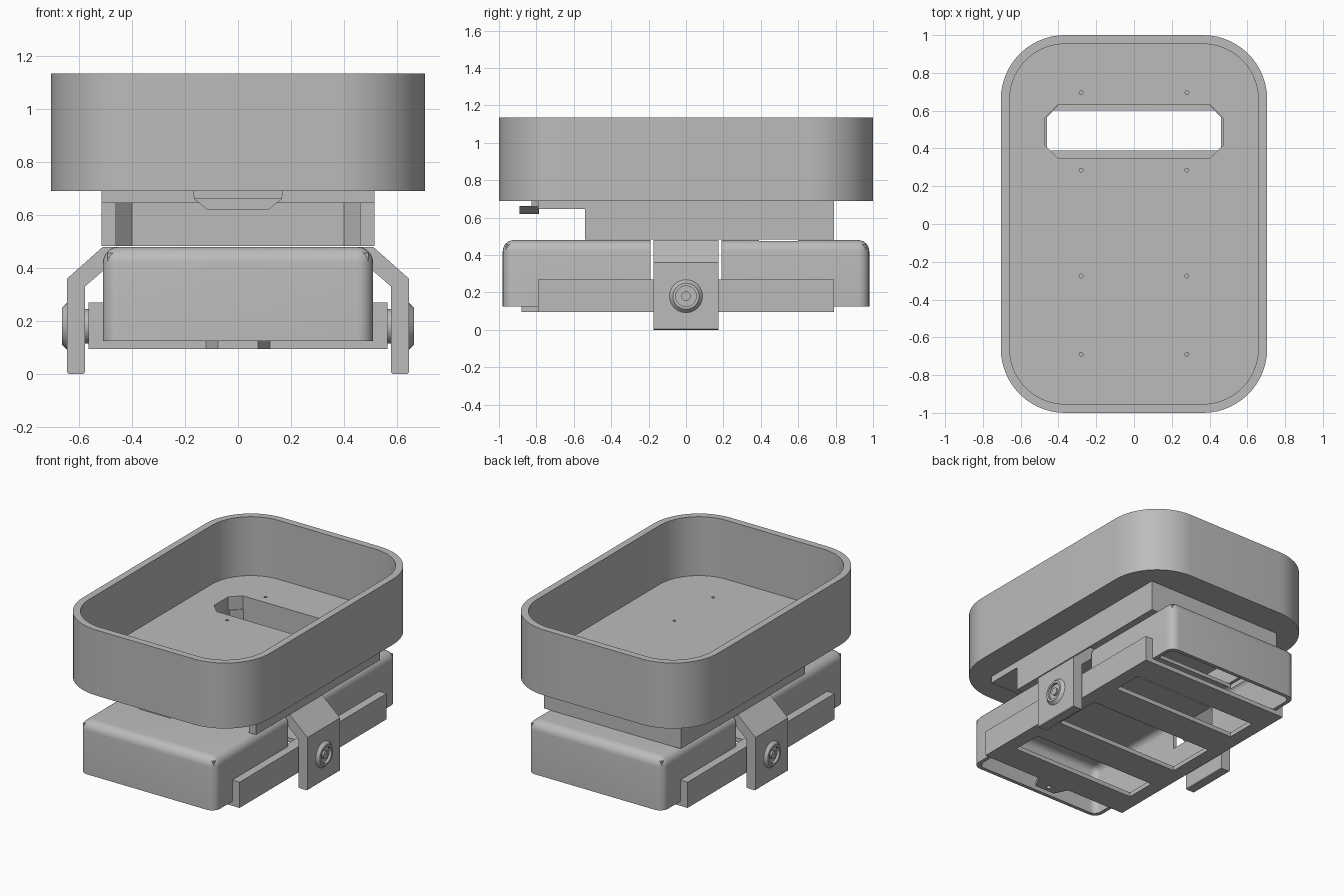
import bpy, bmesh, math
from mathutils import Matrix, Vector

cube = bpy.data.objects.get("Cube")
if cube:
    bpy.data.objects.remove(cube, do_unlink=True)

grey = bpy.data.materials.new("plain_grey")
grey.use_nodes = True
grey.diffuse_color = (0.5, 0.5, 0.5, 1)
grey.node_tree.nodes["Principled BSDF"].inputs["Base Color"].default_value = (0.5, 0.5, 0.5, 1)


def finish(name, bm):
    bmesh.ops.recalc_face_normals(bm, faces=bm.faces)
    me = bpy.data.meshes.new(name)
    bm.to_mesh(me)
    bm.free()
    me.materials.append(grey)
    ob = bpy.data.objects.new(name, me)
    bpy.context.collection.objects.link(ob)
    return ob


def prism(name, pts, lo, hi, axis="z"):
    """Extrude a 2D outline: (x, y) along z, or (x, z) along y."""
    place = (lambda a, b, h: (a, b, h)) if axis == "z" else (lambda a, b, h: (a, h, b))
    bm = bmesh.new()
    face = bm.faces.new([bm.verts.new(place(a, b, lo)) for a, b in pts])
    new = bmesh.ops.extrude_face_region(bm, geom=[face])["geom"]
    move = Vector(place(0, 0, hi - lo))
    bmesh.ops.translate(bm, vec=move, verts=[v for v in new if isinstance(v, bmesh.types.BMVert)])
    return finish(name, bm)


def box(name, x0, x1, y0, y1, z0, z1):
    return prism(name, [(x0, y0), (x1, y0), (x1, y1), (x0, y1)], z0, z1)


def rounded(hx, hy, r, steps=14):
    pts = []
    for q, (sx, sy) in enumerate([(1, 1), (-1, 1), (-1, -1), (1, -1)]):
        for i in range(steps + 1):
            a = (q + i / steps) * math.pi / 2
            pts.append((sx * (hx - r) + r * math.cos(a), sy * (hy - r) + r * math.sin(a)))
    return pts


def cylinder(name, x, y, z, r1, r2, depth, sideways=0):
    bm = bmesh.new()
    m = Matrix.Translation((x, y, z)) @ Matrix.Rotation(sideways * math.pi / 2, 4, "Y")
    bmesh.ops.create_cone(bm, cap_ends=True, segments=32, radius1=r1, radius2=r2, depth=depth, matrix=m)
    return finish(name, bm)


def cut(ob, *cutters):
    for c in cutters:
        c.hide_render = True
        mod = ob.modifiers.new("cut", "BOOLEAN")
        mod.operation, mod.solver, mod.object = "DIFFERENCE", "EXACT", c
    deps = bpy.context.evaluated_depsgraph_get()
    deps.update()
    ob.data = bpy.data.meshes.new_from_object(ob.evaluated_get(deps))
    ob.modifiers.clear()
    for c in cutters:
        bpy.data.objects.remove(c, do_unlink=True)
    return ob


def smooth(ob):
    bpy.ops.object.select_all(action="DESELECT")
    ob.select_set(True)
    bpy.context.view_layer.objects.active = ob
    bpy.ops.object.shade_smooth_by_angle(angle=math.radians(30))


def dome_box(name, hx, hy, z0, z1, r):
    """Box with rounded vertical and top edges."""
    bm = bmesh.new()
    m = Matrix.Translation((0, 0, (z0 + z1) / 2)) @ Matrix.Diagonal((2 * hx, 2 * hy, z1 - z0, 1))
    bmesh.ops.create_cube(bm, size=1, matrix=m)
    edges = [e for e in bm.edges if max(v.co.z for v in e.verts) > z1 - 1e-4]
    bmesh.ops.bevel(bm, geom=edges, offset=r, segments=6, profile=0.5, affect="EDGES")
    return finish(name, bm)


# Slot outline shared by the tray floor and the slide channel
def slot(x, y0, y1, c):
    return [(-x + c, y0), (x - c, y0), (x, y0 + c), (x, y1 - c),
            (x - c, y1), (-x + c, y1), (-x, y1 - c), (-x, y0 + c)]


def floor_cutters():
    cutters = [prism("slot_cutter", slot(0.47, 0.35, 0.63, 0.065), 0.6, 0.8)]
    for x in (-0.28, 0.28):
        for y in (0.695, 0.285, -0.275, -0.69):
            cutters.append(cylinder("screw_cutter", x, y, 0.7, 0.01, 0.01, 0.3))
    return cutters


# Tray with slot and screw holes
tray = prism("tray", rounded(0.705, 1, 0.34), 0.69, 1.135)
cut(tray, prism("tray_cutter", rounded(0.658, 0.953, 0.293), 0.735, 1.3), *floor_cutters())
smooth(tray)

# Slide plate and the channel block below the tray
plate = box("slide_plate", -0.515, 0.515, -0.79, 0.79, 0.645, 0.69)
cut(plate, *floor_cutters())
channel = box("slide_channel", -0.515, 0.515, -0.54, 0.79, 0.483, 0.645)
channel_outline = [(-0.46, -0.7), (0.46, -0.7), (0.46, 0.565), (0.4, 0.63), (-0.4, 0.63), (-0.46, 0.565)]
cut(channel, prism("channel_cutter", channel_outline, 0.4, 0.7))

# Pull tab, bent down at the front of the slide plate
tab = prism("pull_tab", [(-0.17, 0.69), (-0.165, 0.66), (-0.115, 0.62), (0.115, 0.62), (0.165, 0.66), (0.17, 0.69)],
            -0.89, -0.785, "y")
cut(tab, box("tab_cutter", -0.3, 0.3, -1, -0.825, 0.662, 0.8), cylinder("hole_cutter", 0, -0.85, 0.65, 0.01, 0.01, 0.2))

# Hollow lower cover, open below, with a strap groove and a slot
cover = dome_box("lower_cover", 0.51, 0.98, 0.125, 0.48, 0.06)
cut(cover,
    dome_box("cover_cutter", 0.485, 0.955, 0.05, 0.455, 0.045),
    box("groove_cutter", -0.6, 0.6, -0.19, 0.19, 0.27, 0.6),
    box("cover_slot_cutter", -0.47, 0.47, 0.39, 0.6, 0.4, 0.6))
smooth(cover)

# Small pointed corners on the cover
for sx in (-1, 1):
    for sy in (-1, 1):
        bm = bmesh.new()
        tip = Vector((sx * 0.492, sy * 0.962, 0.456))
        bm_pts = [tip, tip - Vector((sx * 0.035, 0, 0)), tip - Vector((0, sy * 0.035, 0)), tip - Vector((0, 0, 0.035))]
        bmesh.ops.convex_hull(bm, input=[bm.verts.new(p) for p in bm_pts])
        finish("cover_corner", bm)

# Base frame: slotted bottom plate, side rails and front lug
base = box("base_plate", -0.565, 0.565, -0.79, 0.79, 0.095, 0.125)
cut(base, *[box("base_cutter", -0.47, 0.47, y - w, y + w, 0, 0.2) for y, w in ((-0.495, 0.105), (0, 0.17), (0.495, 0.105))])
lug = prism("front_lug", [(-0.125, -0.78), (-0.075, -0.88), (0.075, -0.88), (0.125, -0.78)], 0.095, 0.125)
cut(lug, cylinder("lug_cutter", 0, -0.84, 0.1, 0.015, 0.015, 0.2))
for side in (-1, 1):
    box("side_rail", min(side * 0.508, side * 0.565), max(side * 0.508, side * 0.565), -0.79, 0.79, 0.12, 0.27)

# Clamp strap across the cover with a bent arm on each side
half = [(0.51, 0.48), (0.645, 0.36), (0.645, 0.005), (0.64, 0), (0.583, 0), (0.578, 0.005), (0.578, 0.33), (0.485, 0.41)]
prism("clamp_strap", half + [(-x, z) for x, z in reversed(half)], -0.175, 0.175, "y")

# Clamp knobs with a recessed ring
for side in (-1, 1):
    knob = cylinder("clamp_knob", side * 0.654, 0, 0.18, *((0.09, 0.07) if side > 0 else (0.07, 0.09)), 0.022, 1)
    cut(knob, cylinder("knob_cutter", side * 0.66, 0, 0.18, 0.055, 0.055, 0.025, 1))
    smooth(knob)
    smooth(cylinder("knob_pin", side * 0.65, 0, 0.18, 0.025, 0.025, 0.02, 1))
    smooth(cylinder("knob_shaft", side * 0.571, 0, 0.18, 0.065, 0.065, 0.02, 1))
